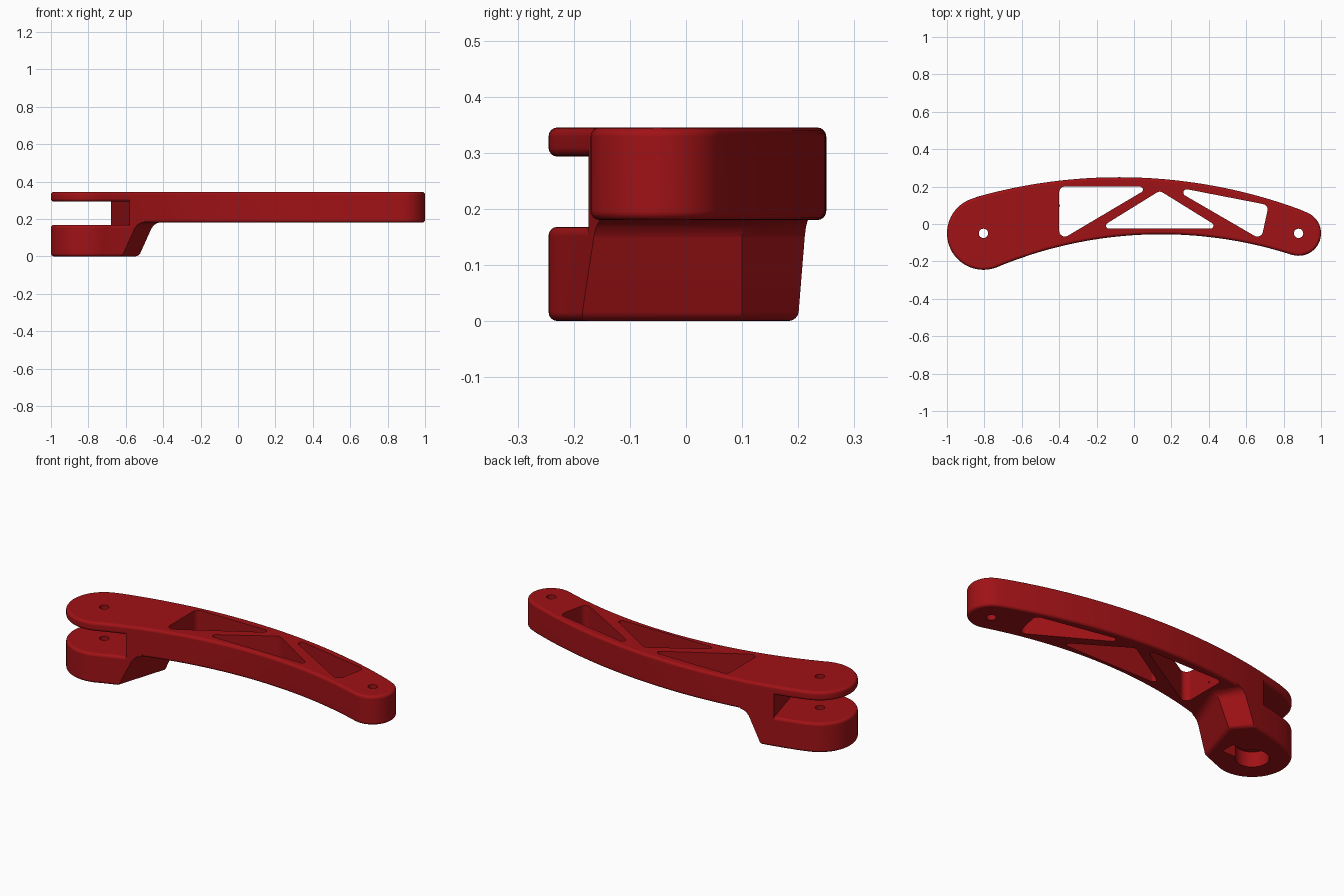
import bpy, bmesh
from math import sin, cos, pi, sqrt, atan2, radians
from mathutils import Vector

if "Cube" in bpy.data.objects:
    bpy.data.objects.remove(bpy.data.objects["Cube"])

red = bpy.data.materials.new("dark_red")
red.diffuse_color = (0.35, 0.006, 0.008, 1)
red.use_nodes = True
red.node_tree.nodes["Principled BSDF"].inputs["Base Color"].default_value = red.diffuse_color

LEFT, RIGHT = (-0.805, -0.05), (0.88, -0.05)


def up(x):      # back edge of the arm, seen from above
    return -2.55 + sqrt(2.8 ** 2 - (x + 0.08) ** 2)


def low(x):     # front edge of the arm
    return -2.335 + sqrt(2.28 ** 2 - (x - 0.145) ** 2)


def edge(f, x0, x1, n):
    return [(x0 + (x1 - x0) * i / n, f(x0 + (x1 - x0) * i / n)) for i in range(n + 1)]


def arc(c, r, a0, a1, n):
    angles = [radians(a0 + (a1 - a0) * i / n) for i in range(n + 1)]
    return [(c[0] + r * cos(a), c[1] + r * sin(a)) for a in angles]


def left_end(xl, tip, xu):
    return (arc(LEFT, 0.195, 106.2, 292.6, 32) + edge(low, -0.73, xl, 6)[1:]
            + [tip] + edge(up, xu, -0.859, 10)[:-1])


def inset(poly, d):
    if d <= 0:
        return poly
    pts, out = [Vector(p) for p in poly], []
    for i, p in enumerate(pts):
        e0 = (p - pts[i - 1]).normalized()
        e1 = (pts[(i + 1) % len(pts)] - p).normalized()
        n0, n1 = Vector((-e0.y, e0.x)), Vector((-e1.y, e1.x))
        out.append(tuple(p + (n0 + n1) * d / (1 + n0.dot(n1))))
    return out


def loft(name, rings):
    bm = bmesh.new()
    loops = [[bm.verts.new((x, y, z)) for x, y in poly] for z, poly in rings]
    n = len(loops[0])
    bm.faces.new(loops[0][::-1])
    bm.faces.new(loops[-1])
    for a, b in zip(loops, loops[1:]):
        for i in range(n):
            j = (i + 1) % n
            bm.faces.new((a[i], a[j], b[j], b[i]))
    bmesh.ops.recalc_face_normals(bm, faces=bm.faces)
    me = bpy.data.meshes.new(name)
    bm.to_mesh(me)
    bm.free()
    ob = bpy.data.objects.new(name, me)
    bpy.context.collection.objects.link(ob)
    me.materials.append(red)
    return ob


def rounded(name, poly_at, z0, z1, r=0.016, n=4):
    rings = []
    for k in range(n + 1):
        a = pi / 2 * k / n
        z = z0 + r * (1 - cos(a))
        rings.append((z, inset(poly_at(z), r * (1 - sin(a)))))
    for k in range(n, -1, -1):
        a = pi / 2 * k / n
        z = z1 - r * (1 - cos(a))
        rings.append((z, inset(poly_at(z), r * (1 - sin(a)))))
    return loft(name, rings)


def fillet(corners, n=6):
    out = []
    for i, (x, y, r) in enumerate(corners):
        p = Vector((x, y))
        d0 = (Vector(corners[i - 1][:2]) - p).normalized()
        d1 = (Vector(corners[(i + 1) % len(corners)][:2]) - p).normalized()
        half = d0.angle(d1) / 2
        c = p + (d0 + d1).normalized() * r / sin(half)
        t0, t1 = p + d0 * r / (sin(half) / cos(half)) - c, p + d1 * r / (sin(half) / cos(half)) - c
        a0 = atan2(t0.y, t0.x)
        da = (atan2(t1.y, t1.x) - a0 + pi) % (2 * pi) - pi
        out += [(c.x + r * cos(a0 + da * k / n), c.y + r * sin(a0 + da * k / n)) for k in range(n + 1)]
    return out


def cut(ob, poly, z0=-0.1, z1=0.5):
    cutter = loft("cutter", [(z0, poly), (z1, poly)])
    cutter.hide_render = True
    m = ob.modifiers.new("cut", 'BOOLEAN')
    m.operation, m.solver, m.object = 'DIFFERENCE', 'EXACT', cutter
    bpy.context.view_layer.objects.active = ob
    bpy.ops.object.modifier_apply(modifier=m.name)
    bpy.data.objects.remove(cutter)


def hole(c, r):
    return arc(c, r, 0, 345, 23)


# Curved beam with truss windows and small pivot hole
beam_outline = (edge(low, -0.58, 0.843, 36) + arc(RIGHT, 0.12, -107.8, 69, 24)[1:]
                + edge(up, 0.923, -0.68, 40)[1:])
beam = rounded("truss_beam", lambda z: beam_outline, 0.18, 0.345)
windows = [
    [(-0.40, 0.20, 0.03), (-0.40, -0.09, 0.03), (0.09, 0.20, 0.016)],
    [(-0.19, -0.025, 0.016), (0.465, -0.025, 0.016), (0.138, 0.178, 0.03)],
    [(0.18, 0.206, 0.018), (0.68, -0.084, 0.03), (0.72, 0.101, 0.03)],
]
for w in windows:
    cut(beam, fillet(w))
cut(beam, hole(RIGHT, 0.025))

# Upper plate of the clevis
plate = rounded("clevis_top_plate", lambda z: left_end(-0.5, (-0.5, 0.0), -0.5), 0.293, 0.345)
cut(plate, hole(LEFT, 0.025))


# Lower block of the clevis, its pointed end leaning outward
def foot_outline(z):
    s = 0.45 * z
    return left_end(-0.62 + s, (-0.53 + s, 0.1), -0.61 + s)


foot = rounded("clevis_foot", foot_outline, 0.0, 0.168)
cut(foot, hole(LEFT, 0.025))
cut(foot, hole(LEFT, 0.085), -0.1, 0.085)
cut(foot, [(-0.8, -0.09), (-0.645, -0.09), (-0.645, -0.01), (-0.8, -0.01)], -0.1, 0.084)


# Neck joining foot and beam, flaring where it meets the beam
def neck_ring(z, flare):
    s = 0.45 * z + flare
    return z, (edge(low, -0.58, -0.62 + s, 3) + [(-0.53 + s, 0.1)] + edge(up, -0.61 + s, -0.68, 6))


neck = loft("neck", [neck_ring(z, f) for z, f in
                     [(0.12, 0), (0.15, 0), (0.168, 0.006), (0.178, 0.018), (0.183, 0.035), (0.22, 0.035)]])

# Smooth shading
for ob in (beam, plate, foot, neck):
    bpy.ops.object.select_all(action='DESELECT')
    ob.select_set(True)
    bpy.context.view_layer.objects.active = ob
    bpy.ops.object.shade_smooth_by_angle(angle=radians(32))
    wn = ob.modifiers.new("even_normals", 'WEIGHTED_NORMAL')
    wn.keep_sharp = True
